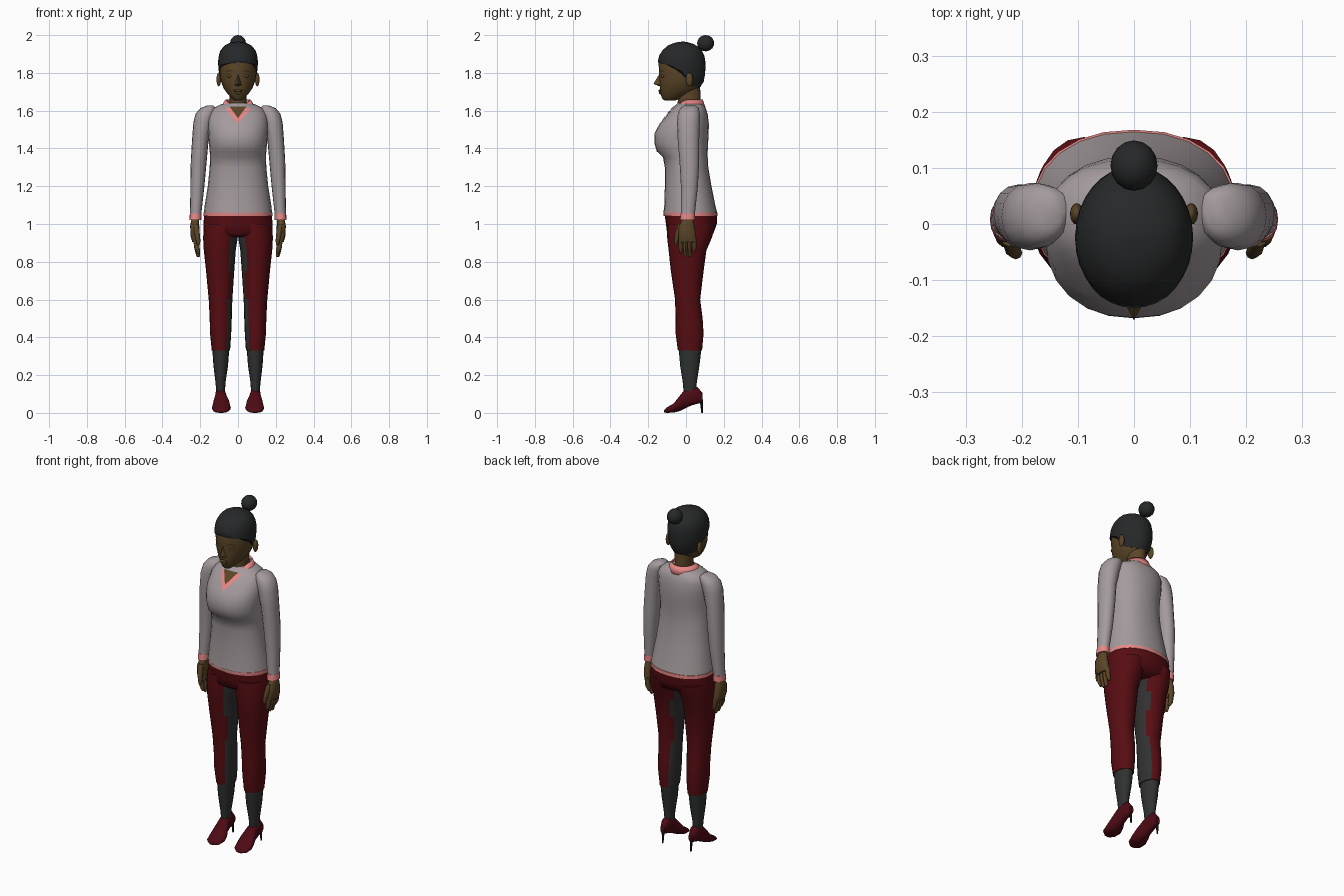
import bpy, bmesh, math
from mathutils import Vector
from mathutils.bvhtree import BVHTree


def mat(name, r, g, b):
    m = bpy.data.materials.new(name)
    m.diffuse_color = (r, g, b, 1)
    return m


SKIN = mat("brown_skin", .105, .06, .02)
BROW = mat("dark_brown", .05, .03, .012)
HAIR = mat("black_hair", .02, .021, .022)
KNIT = mat("grey_knit", .37, .325, .335)
PINK = mat("pink_shirt", .88, .27, .26)
RED = mat("dark_red_cloth", .095, .004, .006)
PATCH = mat("charcoal_patch", .03, .031, .03)
SOCK = mat("charcoal_sock", .029, .031, .031)
SHOE = mat("dark_red_leather", .075, .003, .007)
HEEL = mat("black_heel", .006, .006, .006)


def finish(name, bm, *mats, angle=50):
    bmesh.ops.recalc_face_normals(bm, faces=bm.faces)
    me = bpy.data.meshes.new(name)
    bm.to_mesh(me)
    bm.free()
    for m in mats:
        me.materials.append(m)
    me.shade_smooth()
    me.set_sharp_from_angle(angle=math.radians(angle))
    ob = bpy.data.objects.new(name, me)
    bpy.context.collection.objects.link(ob)
    return ob


def skin_rings(bm, rings, closed=True, caps=True):
    vs = [[bm.verts.new(p) for p in r] for r in rings]
    n = len(vs[0])
    for a, b in zip(vs, vs[1:]):
        for i in range(n if closed else n - 1):
            j = (i + 1) % n
            bm.faces.new((a[i], a[j], b[j], b[i]))
    if caps:
        bm.faces.new(vs[0])
        bm.faces.new(vs[-1])


def power(v, p):
    return math.copysign(abs(v) ** p, v)


def loft(name, rows, m, n=20, p=1.0, s=1, along_y=False, extra=None):
    """rows: (height, x0, x1, y0, y1); along_y swaps height and y."""
    bm = bmesh.new()
    rings = []
    for h, x0, x1, y0, y1 in rows:
        ring = []
        for i in range(n):
            a = 2 * math.pi * i / n
            x = s * ((x0 + x1) / 2 + (x1 - x0) / 2 * power(math.cos(a), p))
            y = (y0 + y1) / 2 + (y1 - y0) / 2 * power(math.sin(a), p)
            ring.append((x, h, y) if along_y else (x, y, h))
        rings.append(ring)
    skin_rings(bm, rings)
    return finish(name, bm, m, *([extra] if extra else []))


def sym(rows):
    return [(z, -r, r, y0, y1) for z, r, y0, y1 in rows]


def ball(name, c, r, m, seg=16):
    bm = bmesh.new()
    bmesh.ops.create_uvsphere(bm, u_segments=seg, v_segments=seg // 2 + 2, radius=1)
    for v in bm.verts:
        v.co = Vector((c[i] + v.co[i] * r[i] for i in range(3)))
    return finish(name, bm, m)


def plate(name, pts, target, m, off):
    """Flat x,z outline pressed onto the front of target."""
    tree = BVHTree.FromPolygons([v.co for v in target.data.vertices],
                                [p.vertices[:] for p in target.data.polygons])
    bm = bmesh.new()
    bm.faces.new([bm.verts.new((x, -1, z)) for x, z in pts])
    bmesh.ops.subdivide_edges(bm, edges=bm.edges, cuts=5, use_grid_fill=True)
    for v in bm.verts:
        hit = tree.ray_cast(v.co, Vector((0, 1, 0)))[0]
        v.co.y = (hit.y if hit else 0) - off
    return finish(name, bm, m)


def lerp(table, t):
    for a, b in zip(table, table[1:]):
        if t <= b[0]:
            f = max(0, (t - a[0]) / (b[0] - a[0]))
            return [u + (v - u) * f for u, v in zip(a[1:], b[1:])]
    return list(table[-1][1:])


# Head and neck
head = loft("head", sym([
    (1.653, .018, -.112, -.06), (1.665, .034, -.127, -.02), (1.69, .056, -.135, .03),
    (1.72, .077, -.138, .07), (1.76, .092, -.141, .088), (1.80, .097, -.142, .095),
    (1.86, .10, -.146, .098), (1.90, .09, -.13, .08), (1.94, .06, -.08, .04)]), SKIN, 24)
loft("neck", sym([(1.54, .06, -.08, .08), (1.61, .05, -.05, .082),
                  (1.66, .045, -.042, .076), (1.75, .05, -.05, .075)]), SKIN, 16)

# Nose wedge, lips, brows, eyes and ears
bm = bmesh.new()
tip, top, base = (0, -.172, 1.742), (0, -.138, 1.80), (0, -.13, 1.725)
L, R = (-.021, -.132, 1.735), (.021, -.132, 1.735)
tip, top, base, L, R = (bm.verts.new(c) for c in (tip, top, base, L, R))
for f in ((top, L, tip), (top, tip, R), (tip, L, base), (tip, base, R)):
    bm.faces.new(f)
finish("nose", bm, SKIN)
ball("upper_lip", (0, -.136, 1.706), (.024, .011, .007), SKIN)
ball("lower_lip", (0, -.133, 1.694), (.02, .011, .008), SKIN)
for s in (-1, 1):
    plate("eyebrow", [(s * .016, 1.805), (s * .045, 1.817), (s * .072, 1.806),
                      (s * .045, 1.809)], head, BROW, .003)
    ball("eyelid", (s * .04, -.121, 1.783), (.019, .012, .009), SKIN)
    ball("ear", (s * .102, .018, 1.765), (.012, .019, .036), SKIN)

# Hair cap with a hairline that drops behind the ears, and bun
PROFILE = [(1.71, .07, -.13, .066), (1.75, .09, -.14, .093), (1.80, .101, -.146, .102),
           (1.85, .106, -.151, .104), (1.89, .103, -.143, .098), (1.92, .092, -.124, .083),
           (1.945, .073, -.096, .058), (1.96, .042, -.06, .025), (1.966, .004, -.02, -.012)]
HAIRLINE = [(0, 1.858), (60, 1.842), (92, 1.805), (112, 1.735), (180, 1.715)]
bm = bmesh.new()
rings = []
for k in range(11):
    ring = []
    for i in range(32):
        a = 360 * i / 32
        low = lerp(HAIRLINE, min(a, 360 - a))[0]
        z = low + (1.966 - low) * math.sin(k / 10 * math.pi / 2)
        r, y0, y1 = lerp(PROFILE, z)
        a = math.radians(a)
        ring.append((r * math.sin(a), (y0 + y1) / 2 - (y1 - y0) / 2 * math.cos(a), z))
    rings.append(ring)
skin_rings(bm, rings)
finish("hair", bm, HAIR, angle=70)
ball("hair_bun", (0, .104, 1.957), (.042, .045, .043), HAIR)

# Sweater body with shirt and skin showing in the V neck
body = loft("sweater", sym([
    (1.055, .181, -.12, .166), (1.10, .176, -.115, .155), (1.20, .16, -.112, .135),
    (1.30, .15, -.112, .118), (1.355, .148, -.122, .115), (1.385, .15, -.155, .115),
    (1.43, .154, -.168, .117), (1.48, .158, -.167, .12), (1.53, .16, -.14, .121),
    (1.58, .155, -.098, .115), (1.61, .138, -.072, .106), (1.632, .095, -.052, .092),
    (1.64, .06, -.045, .08)]), KNIT, 24, .9)
plate("shirt_front", [(-.07, 1.615), (0, 1.53), (.07, 1.615)], body, PINK, .004)
plate("throat", [(-.045, 1.622), (0, 1.56), (.045, 1.622)], body, SKIN, .007)

# Shirt collar: folded strip round the neck, dropping to two points in front
bm = bmesh.new()
upper, lower = [], []
for i in range(25):
    a = math.radians(24 + 312 * i / 24)
    front = max(0, math.cos(a))
    upper.append((.066 * math.sin(a), .016 - .072 * math.cos(a), 1.66 - .045 * front ** 2))
    lower.append((.094 * math.sin(a), .014 - (.09 + .032 * front ** 4) * math.cos(a),
                  1.615 - .055 * front ** 4))
skin_rings(bm, [upper, lower], closed=False, caps=False)
collar = finish("collar", bm, PINK)
mod = collar.modifiers.new("thickness", 'SOLIDIFY')
mod.thickness = .008

# Shirt hem and hips
loft("shirt_hem", sym([(1.043, .183, -.118, .168), (1.062, .183, -.12, .168)]), PINK, 24, .9)
loft("trouser_hips", sym([(1.06, .178, -.115, .165), (1.0, .183, -.106, .163),
                          (.95, .182, -.1, .145), (.93, .13, -.07, .10)]), RED, 24, .9)

for s in (-1, 1):
    # Trouser leg with dark inner patch
    leg = loft("trouser_leg", [
        (1.0, 0, .178, -.1, .155), (.93, .001, .185, -.1, .138), (.86, .012, .181, -.092, .108),
        (.75, .02, .169, -.08, .093), (.6, .03, .155, -.058, .075), (.5, .033, .15, -.055, .088),
        (.42, .036, .148, -.055, .093), (.33, .042, .139, -.043, .085)],
        RED, 20, .95, s, extra=PATCH)
    for f in leg.data.polygons:
        if f.normal.x * s < -.75 and f.center.z < .96:
            f.material_index = 1

    # Sock, shoe and heel
    loft("sock", [(.34, .046, .136, -.039, .082), (.25, .053, .13, -.031, .071),
                  (.16, .066, .119, -.017, .057), (.10, .07, .114, -.012, .055)],
         SOCK, 16, 1, s)
    loft("shoe", [(-.117, .07, .108, .002, .014), (-.10, .047, .132, 0, .03),
                  (-.065, .038, .138, .002, .05), (-.035, .044, .132, .009, .088),
                  (-.005, .06, .122, .024, .125), (.03, .064, .12, .04, .138),
                  (.06, .066, .118, .048, .138), (.088, .078, .106, .056, .105)],
         SHOE, 16, .9, s, along_y=True)
    loft("shoe_heel", [(0, .088, .096, .081, .089), (.07, .084, .1, .072, .09)],
         HEEL, 8, 1, s)

    # Sleeve and cuff
    loft("sleeve", [
        (1.627, .13, .165, -.01, .05), (1.613, .115, .2, -.03, .068),
        (1.585, .12, .224, -.043, .073), (1.54, .135, .236, -.047, .073),
        (1.45, .155, .243, -.044, .07), (1.33, .166, .25, -.034, .07),
        (1.2, .178, .252, -.027, .063), (1.045, .195, .254, -.026, .046)], KNIT, 16, .95, s)
    loft("shirt_cuff", [(1.055, .193, .255, -.028, .048), (1.02, .194, .257, -.032, .048)],
         PINK, 16, .95, s)

    # Hand: palm, four fingers and thumb
    loft("palm", [(1.03, .207, .245, -.016, .036), (.99, .205, .253, -.038, .046),
                  (.94, .204, .252, -.042, .054), (.905, .203, .242, -.038, .056)],
         SKIN, 14, .85, s)
    for i, end in enumerate((.845, .828, .825, .85)):
        y = -.027 + i * .024
        loft("finger", [(.925, .206, .238, y - .012, y + .012),
                        (.875, .204, .232, y - .012, y + .011),
                        (end + .01, .2, .222, y - .01, y + .008),
                        (end, .204, .216, y - .005, y + .004)], SKIN, 8, 1, s)
    loft("thumb", [(1.0, .208, .238, -.04, -.01), (.955, .203, .232, -.058, -.024),
                   (.91, .199, .222, -.063, -.04), (.89, .203, .216, -.06, -.048)],
         SKIN, 8, 1, s)
